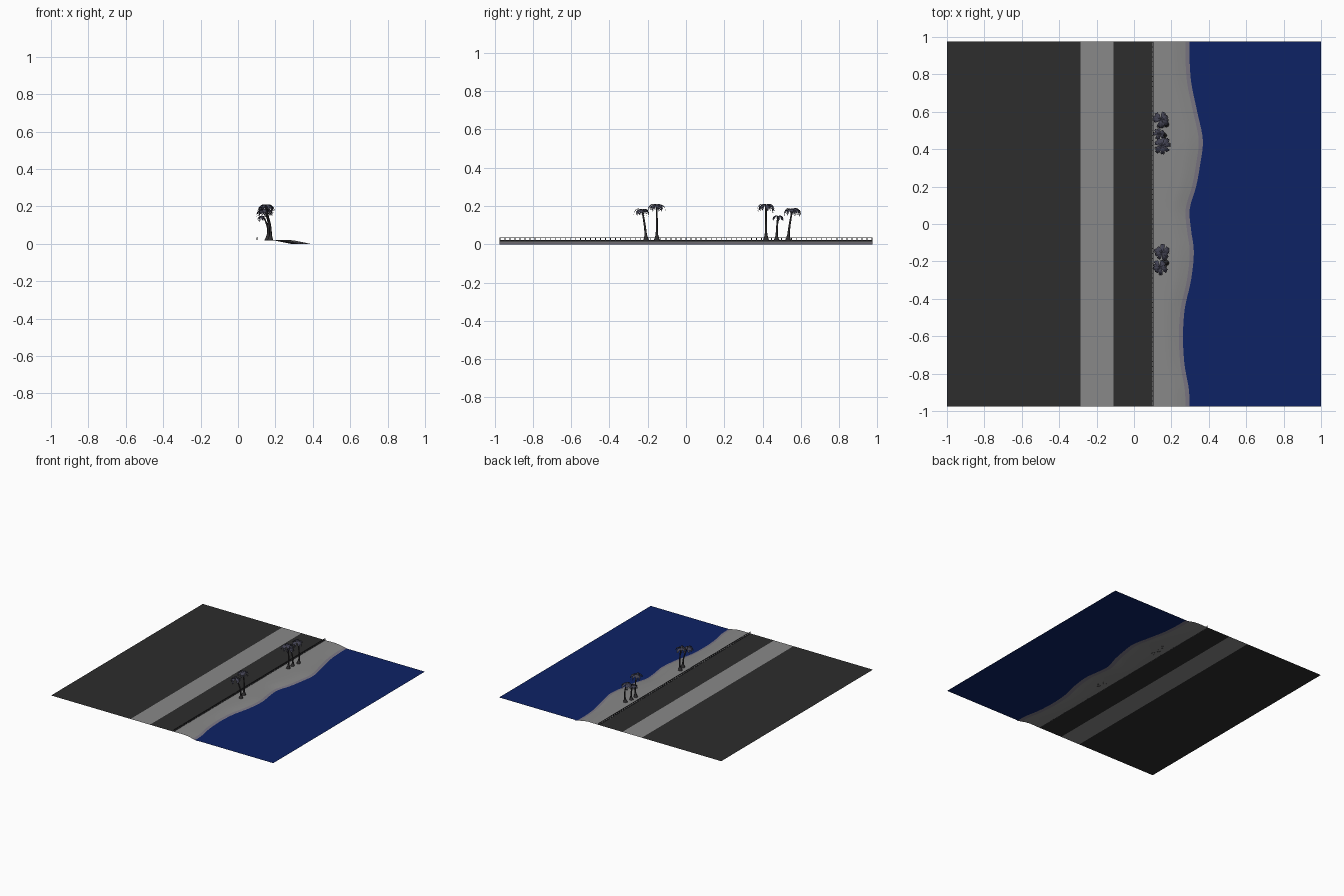
import bpy, bmesh, math, random
from mathutils import Vector, Matrix

if "Cube" in bpy.data.objects:
    bpy.data.objects.remove(bpy.data.objects["Cube"])

random.seed(4)
HALF_Y = 0.975
LAND_Z, SEA_Z = 0.02, 0.004


def material(name, r, g, b):
    m = bpy.data.materials.new(name)
    m.diffuse_color = (r, g, b, 1)
    m.use_nodes = True
    m.node_tree.nodes["Principled BSDF"].inputs["Base Color"].default_value = m.diffuse_color
    return m


ASPHALT = material("dark asphalt", 0.026, 0.026, 0.026)
SAND = material("grey sand", 0.25, 0.25, 0.25)
WET = material("wet sand", 0.205, 0.19, 0.235)
SEA = material("deep blue sea", 0.004, 0.016, 0.13)
TRUNK = material("dark bark", 0.03, 0.028, 0.03)
LEAF = material("dusky leaf", 0.055, 0.055, 0.085)
RAIL = material("dark railing", 0.045, 0.045, 0.05)


def finish(bm, name, *mats, smooth=False):
    me = bpy.data.meshes.new(name)
    bm.to_mesh(me)
    bm.free()
    for m in mats:
        me.materials.append(m)
    for p in me.polygons:
        p.use_smooth = smooth
    ob = bpy.data.objects.new(name, me)
    bpy.context.collection.objects.link(ob)
    return ob


# Flat land strips
def strip(name, x0, x1, mat):
    bm = bmesh.new()
    bm.faces.new([bm.verts.new(c) for c in (
        (x0, -HALF_Y, LAND_Z), (x1, -HALF_Y, LAND_Z),
        (x1, HALF_Y, LAND_Z), (x0, HALF_Y, LAND_Z))])
    finish(bm, name, mat)


strip("inland_ground", -1, -0.285, ASPHALT)
strip("pale_path", -0.285, -0.11, SAND)
strip("road", -0.11, 0.10, ASPHALT)

# Shoreline as a smooth curve through a few points (y, x)
SHORE = [(-0.975, 0.297), (-0.88, 0.293), (-0.75, 0.270), (-0.6, 0.262),
         (-0.45, 0.272), (-0.3, 0.305), (-0.15, 0.32), (-0.03, 0.305),
         (0.08, 0.298), (0.2, 0.332), (0.32, 0.354), (0.45, 0.368),
         (0.6, 0.338), (0.75, 0.307), (0.88, 0.297), (0.975, 0.297)]


def shore_line(steps=5):
    out = []
    n = len(SHORE)
    for i in range(n - 1):
        a, b, c, d = (Vector(SHORE[max(0, min(n - 1, i + k))]) for k in (-1, 0, 1, 2))
        for s in range(steps):
            t = s / steps
            p = 0.5 * (2 * b + (c - a) * t + (2 * a - 5 * b + 4 * c - d) * t * t
                       + (3 * b - a - 3 * c + d) * t ** 3)
            out.append((p.x, p.y))
    return out + [SHORE[-1]]


def sheet(name, section, mats, wet_from=99, smooth=False):
    """Loft a cross-section, given as a function of the shore x, along y."""
    bm = bmesh.new()
    rows = [[bm.verts.new((x, y, z)) for x, z in section(s)] for y, s in shore_line()]
    for r0, r1 in zip(rows, rows[1:]):
        for j in range(len(r0) - 1):
            f = bm.faces.new((r0[j], r0[j + 1], r1[j + 1], r1[j]))
            f.material_index = int(j >= wet_from)
    finish(bm, name, *mats, smooth=smooth)


sheet("beach", lambda s: [(0.10, LAND_Z), (s - 0.10, LAND_Z + 0.001),
                          (s - 0.06, 0.0165), (s - 0.022, 0.0085),
                          (s, SEA_Z), (s + 0.02, 0)],
      (SAND, WET), wet_from=3, smooth=True)
sheet("sea", lambda s: [(s, SEA_Z), (1, SEA_Z)], (SEA,))


# Promenade railing: posts and two rails
def box(bm, centre, size):
    bmesh.ops.create_cube(bm, size=1, matrix=Matrix.Translation(centre)
                          @ Matrix.Diagonal((*size, 1)))


bm = bmesh.new()
box(bm, (0.102, 0, 0.034), (0.003, 2 * HALF_Y, 0.003))
box(bm, (0.102, 0, 0.021), (0.003, 2 * HALF_Y, 0.002))
POSTS = 75
for i in range(POSTS):
    y = -HALF_Y + 0.003 + i * (2 * HALF_Y - 0.006) / (POSTS - 1)
    box(bm, (0.102, y, 0.0275), (0.004, 0.004, 0.015))
finish(bm, "railing", RAIL)


# Palm trees
def frond(bm, origin, angle, length, rise):
    """Arching rib with pairs of pointed leaflets hanging from it."""
    out = Vector((math.cos(angle), math.sin(angle), 0))
    side = Vector((-out.y, out.x, 0))
    up = Vector((0, 0, 1))
    n = 8
    rib = [origin + out * length * math.sin(t * 1.45)
           + up * length * (rise * t - (rise + 0.55) * t * t)
           for t in (i / n for i in range(n + 1))]
    for i in range(n):
        t = (i + 0.5) / n
        w = length * 0.30 * math.sin(math.pi * (0.15 + 0.8 * t))
        fwd = (rib[i + 1] - rib[i]) * 1.3
        for s in (-1, 1):
            tip = rib[i + 1] + fwd + side * s * w - up * w * 0.55
            mid = rib[i] + fwd * 0.6 + side * s * w * 0.6 - up * w * 0.15
            bm.faces.new([bm.verts.new(c) for c in (rib[i], rib[i + 1], tip, mid)])


def palm(name, base, crown, size, fronds):
    # Trunk: flared foot, bending towards the crown
    b = Vector((*base, LAND_Z - 0.001))
    c = Vector(crown)
    ctrl = Vector((b.x + 0.012, b.y * 0.8 + c.y * 0.2, (b.z + c.z) / 2))
    bm = bmesh.new()
    rings = []
    for i in range(13):
        t = i / 12
        p = b * (1 - t) ** 2 + ctrl * 2 * t * (1 - t) + c * t * t
        r = 0.0065 - 0.0025 * t + 0.010 * max(0, 1 - t / 0.2) ** 1.3
        rings.append([bm.verts.new(p + Vector((r * math.cos(a), r * math.sin(a), 0)))
                      for a in (k * math.tau / 8 for k in range(8))])
    for r0, r1 in zip(rings, rings[1:]):
        for k in range(8):
            bm.faces.new((r0[k], r0[(k + 1) % 8], r1[(k + 1) % 8], r1[k]))
    bm.faces.new(rings[-1])
    finish(bm, name + "_trunk", TRUNK, smooth=True)

    # Crown of fronds
    bm = bmesh.new()
    for i in range(fronds):
        a = math.tau * i / fronds + random.uniform(-0.2, 0.2)
        frond(bm, c, a, size * random.uniform(0.85, 1.1), (0.5, 0.9)[i % 2])
    finish(bm, name + "_fronds", LEAF)


PALMS = [((0.172, -0.208), (0.140, -0.230, 0.180), 0.040, 9),
         ((0.158, -0.152), (0.150, -0.153, 0.205), 0.043, 9),
         ((0.160, 0.418), (0.150, 0.418, 0.205), 0.046, 9),
         ((0.160, 0.473), (0.135, 0.480, 0.146), 0.033, 8),
         ((0.172, 0.533), (0.145, 0.557, 0.183), 0.042, 9)]
for i, args in enumerate(PALMS):
    palm(f"palm_{i + 1}", *args)
